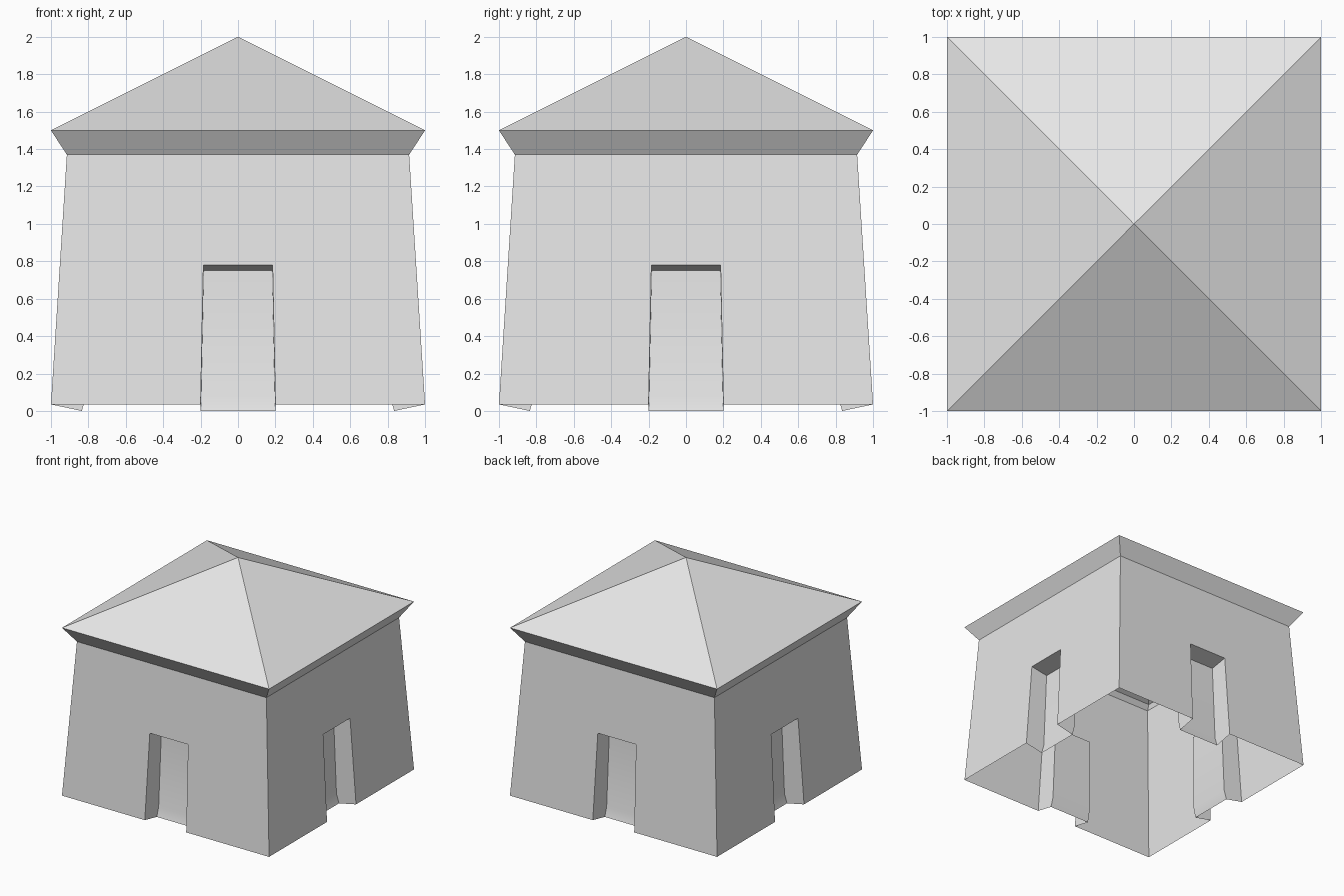
import bpy
import bmesh
import math
from mathutils import Matrix, Vector

cube = bpy.data.objects.get("Cube")
if cube:
    bpy.data.objects.remove(cube, do_unlink=True)

# Single plain stone colour
stone = bpy.data.materials.new("pale_grey_stone")
stone.use_nodes = True
GREY = (0.8, 0.8, 0.8, 1.0)
stone.diffuse_color = GREY
stone.node_tree.nodes["Principled BSDF"].inputs["Base Color"].default_value = GREY

BASE, DOOR, EAVE, RIM, APEX = 0.035, 0.78, 1.37, 1.5, 2.0
WALL_TOP = 0.915


def four_sided(name, faces):
    """Repeat the faces of the front side around all four sides."""
    bm = bmesh.new()
    for turn in range(4):
        rot = Matrix.Rotation(turn * math.pi / 2, 3, 'Z')
        for face in faces:
            bm.faces.new([bm.verts.new(rot @ Vector(p)) for p in face])
    bmesh.ops.remove_doubles(bm, verts=bm.verts, dist=0.0005)
    mesh = bpy.data.meshes.new(name)
    bm.to_mesh(mesh)
    bm.free()
    mesh.materials.append(stone)
    obj = bpy.data.objects.new(name, mesh)
    bpy.context.collection.objects.link(obj)
    bpy.ops.object.select_all(action='DESELECT')
    obj.select_set(True)
    bpy.context.view_layer.objects.active = obj
    bpy.ops.object.shade_smooth_by_angle(angle=math.radians(30))
    return obj


def on_wall(x, z):
    """Point on the leaning front wall."""
    lean = (1 - WALL_TOP) / (EAVE - BASE)
    return (x, -1 + lean * (z - BASE), z)


def mirror(face):
    return [(-x, y, z) for x, y, z in reversed(face)]


# Leaning walls with a doorway recess in each side
foot, head = on_wall(-0.2, BASE), on_wall(-0.185, DOOR)
panel_foot = (-0.2, -0.835, 0)
panel_bend = (-0.197, -0.813, 0.08)
panel_head = (-0.183, -0.795, 0.75)
side = [on_wall(-1, BASE), foot, head, on_wall(-WALL_TOP, EAVE)]
jamb = [foot, panel_foot, panel_bend, panel_head, head]


def span(low, high):
    """Face between two left-hand points and their mirror images."""
    return [low, (-low[0], *low[1:]), (-high[0], *high[1:]), high]


four_sided("walls", [
    side, mirror(side), jamb, mirror(jamb),
    span(head, on_wall(-WALL_TOP, EAVE)),
    span(panel_foot, panel_bend),
    span(panel_bend, panel_head),
    span(panel_head, head),
])

# Flared eave under the roof
four_sided("eave", [span((-WALL_TOP, -WALL_TOP, EAVE), (-1, -1, RIM))])

# Pyramid roof
four_sided("roof", [[(-1, -1, RIM), (1, -1, RIM), (0, 0, APEX)]])
